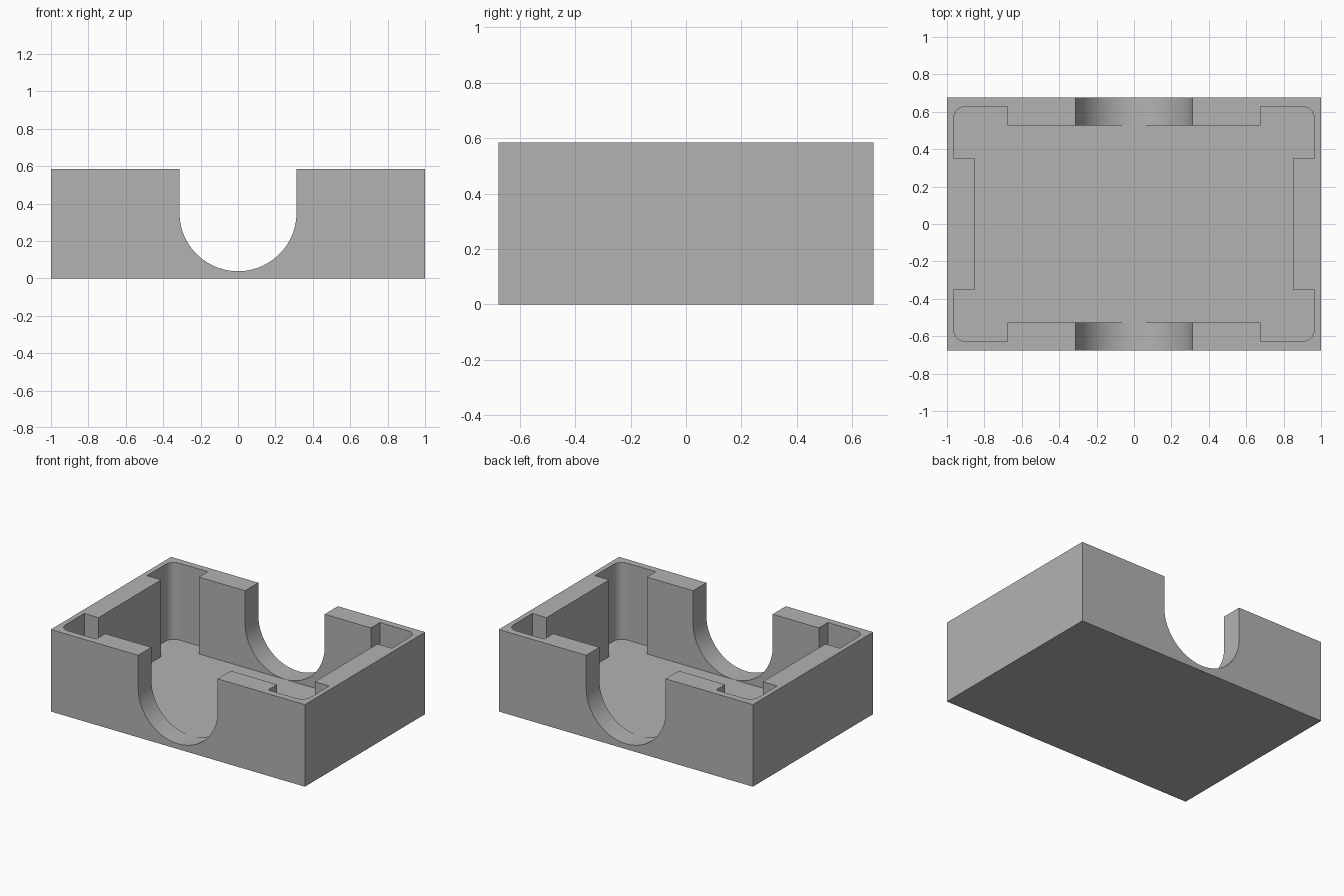
import bpy, bmesh, math
from mathutils import Vector

HX, HY, TOP, FLOOR = 1.0, 0.676, 0.584, 0.037
R = 0.313              # saddle radius
ARC_Z = FLOOR + R + 0.001

if "Cube" in bpy.data.objects:
    bpy.data.objects.remove(bpy.data.objects["Cube"], do_unlink=True)

grey = bpy.data.materials.new("plain grey")
grey.use_nodes = True
grey.diffuse_color = (0.45, 0.45, 0.45, 1)
grey.node_tree.nodes["Principled BSDF"].inputs["Base Color"].default_value = (0.45, 0.45, 0.45, 1)


def prism(name, outline, depth):
    """Extrude a closed outline of 3D points along the depth vector."""
    bm = bmesh.new()
    face = bm.faces.new([bm.verts.new(p) for p in outline])
    ext = bmesh.ops.extrude_face_region(bm, geom=[face])
    moved = [v for v in ext["geom"] if isinstance(v, bmesh.types.BMVert)]
    bmesh.ops.translate(bm, verts=moved, vec=Vector(depth))
    bmesh.ops.recalc_face_normals(bm, faces=bm.faces)
    mesh = bpy.data.meshes.new(name)
    bm.to_mesh(mesh)
    bm.free()
    mesh.materials.append(grey)
    obj = bpy.data.objects.new(name, mesh)
    bpy.context.collection.objects.link(obj)
    return obj


def cut(target, cutter):
    """Subtract the cutter and remove it afterwards."""
    cutter.hide_render = True
    mod = target.modifiers.new("cut", "BOOLEAN")
    mod.operation, mod.solver, mod.object = "DIFFERENCE", "EXACT", cutter
    bpy.ops.object.select_all(action="DESELECT")
    bpy.context.view_layer.objects.active = target
    target.select_set(True)
    bpy.ops.object.modifier_apply(modifier=mod.name)
    bpy.data.objects.remove(cutter, do_unlink=True)


# Outer block
tray = prism("open_housing", [(-HX, -HY, 0), (HX, -HY, 0), (HX, HY, 0), (-HX, HY, 0)], (0, 0, TOP))

# Pocket: one quarter of the plan, with thicker wall middles and a rounded corner
px, py, r = 0.964, 0.628, 0.065
quarter = [(0.852, 0.352), (px, 0.352)]
for i in range(13):
    a = math.pi / 2 * i / 12
    quarter.append((px - r + r * math.cos(a), py - r + r * math.sin(a)))
quarter += [(0.677, py), (0.677, 0.527)]
plan = []
for sx, sy in ((1, 1), (-1, 1), (-1, -1), (1, -1)):
    pts = quarter if sx * sy > 0 else quarter[::-1]
    plan += [(sx * x, sy * y, FLOOR) for x, y in pts]
cut(tray, prism("pocket_cutter", plan, (0, 0, 1)))

# U-shaped saddle through the front and back walls
saddle = [(R, -1, 1), (-R, -1, 1)]
for i in range(49):
    a = math.pi + math.pi * i / 48
    saddle.append((R * math.cos(a), -1, ARC_Z + R * math.sin(a)))
cut(tray, prism("saddle_cutter", saddle, (0, 2, 0)))

bpy.ops.object.shade_smooth_by_angle(angle=math.radians(20))
